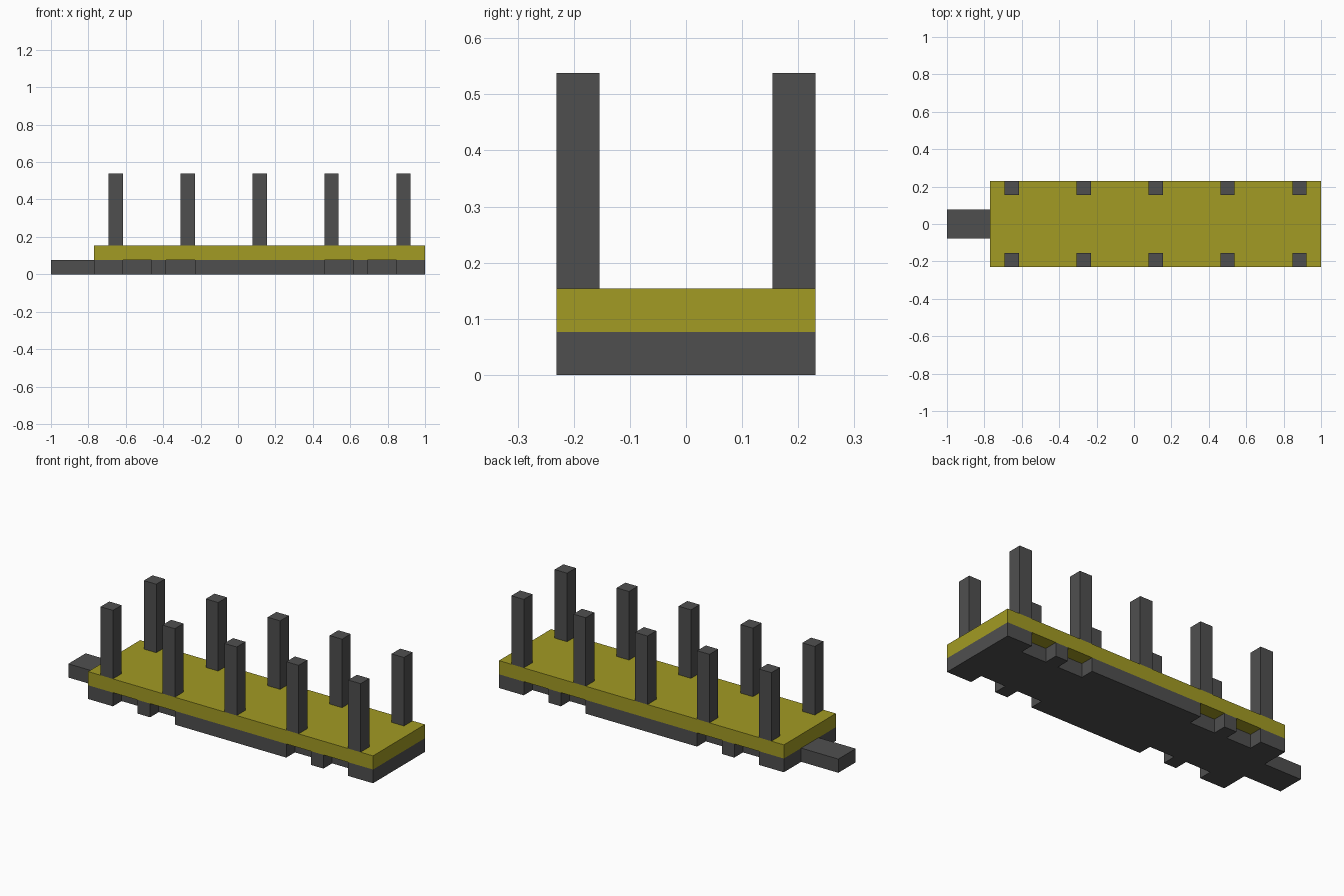
import bpy
import bmesh

cube = bpy.data.objects.get("Cube")
if cube:
    bpy.data.objects.remove(cube, do_unlink=True)

U = 1 / 13  # grid module: the whole length is 26 modules


def material(name, rgb):
    mat = bpy.data.materials.new(name)
    mat.use_nodes = True
    mat.diffuse_color = (*rgb, 1)
    bsdf = next(n for n in mat.node_tree.nodes if n.type == "BSDF_PRINCIPLED")
    bsdf.inputs["Base Color"].default_value = (*rgb, 1)
    return mat


grey = material("dark grey", (0.078, 0.078, 0.078))
olive = material("olive yellow", (0.361, 0.328, 0.017))


def prism(name, outline, z0, z1, mat):
    """Extrude an outline (in modules) from z0 up to z1."""
    bm = bmesh.new()
    face = bm.faces.new([bm.verts.new((x * U, y * U, z0 * U)) for x, y in outline])
    top = bmesh.ops.extrude_face_region(bm, geom=[face])["geom"]
    bmesh.ops.translate(bm, vec=(0, 0, (z1 - z0) * U),
                        verts=[v for v in top if isinstance(v, bmesh.types.BMVert)])
    bmesh.ops.recalc_face_normals(bm, faces=bm.faces)
    mesh = bpy.data.meshes.new(name)
    bm.to_mesh(mesh)
    bm.free()
    mesh.materials.append(mat)
    obj = bpy.data.objects.new(name, mesh)
    bpy.context.collection.objects.link(obj)
    return obj


def box(name, x0, x1, y0, y1, z0, z1, mat):
    return prism(name, [(x0, y0), (x1, y0), (x1, y1), (x0, y1)], z0, z1, mat)


# Chassis with four notches along each long side, and a drawbar at one end
front_edge = [(-10, -3)]
for x in (-8, -5, 6, 9):
    front_edge += [(x, -3), (x, -2), (x + 2, -2), (x + 2, -3)]
front_edge.append((13, -3))
back_edge = [(x, -y) for x, y in reversed(front_edge)]
prism("chassis", front_edge + back_edge, 0, 1, grey)
box("drawbar", -13, -10, -1, 1, 0, 1, grey)

# Load deck
box("deck", -10, 13, -3, 3, 1, 2, olive)

# Five pairs of upright stakes
for i, x in enumerate(range(-9, 12, 5), 1):
    box(f"right_stake_{i}", x, x + 1, -3, -2, 2, 7, grey)
    box(f"left_stake_{i}", x, x + 1, 2, 3, 2, 7, grey)
